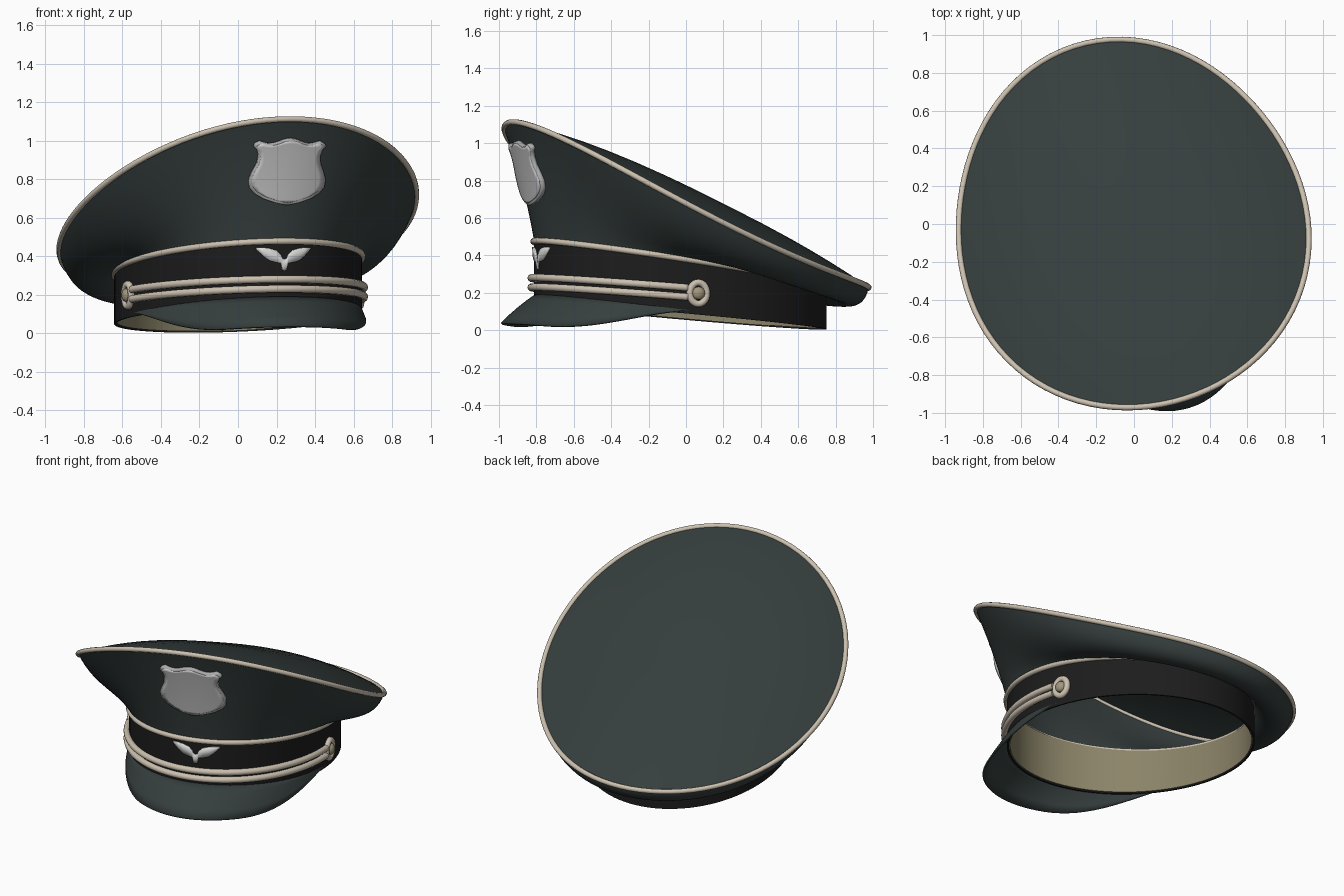
import bpy, bmesh, math
from mathutils import Vector
from mathutils.bvhtree import BVHTree

if "Cube" in bpy.data.objects:
    bpy.data.objects.remove(bpy.data.objects["Cube"])

A = math.radians(17.5)                      # the cap is turned slightly to its left
R = Vector((math.cos(A), math.sin(A), 0))   # sideways axis of the cap
F = Vector((math.sin(A), -math.cos(A), 0))  # forward axis of the cap
O = Vector((0, -0.03, 0))
W, L = 0.626, 0.796                         # band half width and half length
N = 96


def mat(name, c):
    m = bpy.data.materials.new(name)
    m.diffuse_color = (*c, 1)
    m.use_nodes = True
    m.node_tree.nodes["Principled BSDF"].inputs["Base Color"].default_value = m.diffuse_color
    return m


CLOTH = mat("dark green cloth", (0.036, 0.049, 0.047))
BLACK = mat("black band", (0.012, 0.012, 0.012))
CREAM = mat("cream piping", (0.60, 0.53, 0.43))
TAN = mat("tan lining", (0.26, 0.23, 0.14))
SILVER = mat("silver badge", (0.42, 0.42, 0.42))
BRIGHT = mat("light badge face", (0.58, 0.58, 0.58))
PALE = mat("pale silver", (0.70, 0.70, 0.69))
BRASS = mat("dull brass", (0.36, 0.31, 0.21))


def P(lat, u, z):
    return O + R * lat + F * u + Vector((0, 0, z))


def finish(ob, m, angle=40):
    ob.data.materials.clear()
    ob.data.materials.append(m)
    bpy.ops.object.select_all(action='DESELECT')
    ob.select_set(True)
    bpy.context.view_layer.objects.active = ob
    bpy.ops.object.shade_smooth_by_angle(angle=math.radians(angle))
    return ob


def grid(name, rows, m, wrap=False, loop=False, thick=0, angle=40):
    """Skin rows of points; wrap closes each row, loop joins last row to first."""
    bm = bmesh.new()
    vs = [[bm.verts.new(p) for p in row] for row in rows]
    nr, nc = len(vs), len(vs[0])
    for i in range(nr if loop else nr - 1):
        for j in range(nc if wrap else nc - 1):
            a, b, k = vs[i], vs[(i + 1) % nr], (j + 1) % nc
            bm.faces.new((a[j], a[k], b[k], b[j]))
    bmesh.ops.remove_doubles(bm, verts=bm.verts, dist=1e-5)
    bmesh.ops.recalc_face_normals(bm, faces=bm.faces)
    me = bpy.data.meshes.new(name)
    bm.to_mesh(me)
    bm.free()
    ob = bpy.data.objects.new(name, me)
    bpy.context.collection.objects.link(ob)
    if thick:
        s = ob.modifiers.new("thickness", 'SOLIDIFY')
        s.thickness, s.offset = thick, 0
    return finish(ob, m, angle)


def tube(name, pts, r, m, closed=True):
    cu = bpy.data.curves.new(name, 'CURVE')
    cu.dimensions, cu.bevel_depth, cu.bevel_resolution = '3D', r, 3
    cu.use_fill_caps = True
    sp = cu.splines.new('POLY')
    sp.points.add(len(pts) - 1)
    for q, p in zip(sp.points, pts):
        q.co = (*p, 1)
    sp.use_cyclic_u = closed
    ob = bpy.data.objects.new(name, cu)
    bpy.context.collection.objects.link(ob)
    bpy.ops.object.select_all(action='DESELECT')
    ob.select_set(True)
    bpy.context.view_layer.objects.active = ob
    bpy.ops.object.convert(target='MESH')
    return finish(bpy.context.object, m)


ANG = [2 * math.pi * i / N for i in range(N)]
band_low = lambda u: 0.075 + 0.09 * u
band_top = lambda u: 0.355 + 0.155 * u
strap_z = lambda u: 0.190 + 0.083 * u


def on_band(a, zf, s=1.0, dz=0.0):
    u = L * math.cos(a)
    return P(W * s * math.sin(a), u * s, zf(u) + dz)


def band_ring(zf, s, dz=0.0):
    return [on_band(a, zf, s, dz) for a in ANG]


# Band, its lining and the piping along its top
grid("band", [band_ring(band_low, 1), band_ring(band_top, 1),
              band_ring(band_top, .985), band_ring(band_low, .985)], BLACK, True, True)
grid("band_lining", [band_ring(band_low, .984, .008), band_ring(band_top, .984, -.005),
                     band_ring(band_top, .975, -.005), band_ring(band_low, .975, .008)],
     TAN, True, True)
tube("band_piping", band_ring(band_top, 1.005), 0.017, CREAM)


# Crown: flared wall from the band up to the sloping rim, then a shallow dome
def rim(a, s=1.0):
    b = a + math.radians(1.5)
    r = 0.949 + 0.007 * math.cos(b) + 0.028 * math.cos(2 * b) - 0.021 * math.cos(3 * b)
    u = r * s * math.cos(a) - 0.029
    lat = r * s * math.sin(a) - 0.012
    v = u + 0.029
    return lat, u, 0.54 + 0.46 * v + 0.14 * v * v + 0.21 * (1 - s**2.3)


def wall(a, t):
    w = math.cos(a)
    b = Vector((W * math.sin(a), L * w, band_top(L * w)))
    r = Vector(rim(a))
    c1 = b.lerp(r, 0.15)
    c1.z = b.z + 0.01 + 0.14 * w
    c2 = b.lerp(r, 0.72 - 0.2 * w)
    c2.z = r.z - 0.21 + 0.04 * w * w - 0.03 * w
    k = 1 - t
    return P(*(b * k**3 + c1 * 3 * k * k * t + c2 * 3 * k * t * t + r * t**3))


rows = [[wall(a, i / 16) for a in ANG] for i in range(17)]
rows += [[P(*rim(a, 1 - i / 10)) for a in ANG] for i in range(1, 11)]
crown = grid("crown", rows, CLOTH, True, angle=50)
tube("crown_piping", [P(*rim(a)) for a in ANG], 0.0155, CREAM)

# Visor: crescent sloping down in front of the band
rows = []
for i in range(49):
    a = math.radians(-87 + 174 * i / 48)
    w = math.cos(a)
    t = min(max((w - 0.04) / 0.82, 0), 1)
    drop = 0.155 * t * t * (3 - 2 * t)
    p = on_band(a, band_low, 0.985, 0.022 + 0.023 * w)
    rows.append([p + F * (0.20 * w**0.9 * s) - Vector((0, 0, drop * (0.8 * s + 0.2 * s * s)))
                 for s in (0, .25, .5, .75, 1)])
grid("visor", rows, CLOTH, thick=0.012)

# Chin strap: two cords ending in loops around buttons
END = math.radians(83)
for nm, dz in (("upper", 0.025), ("lower", -0.025)):
    tube(f"strap_cord_{nm}", [on_band(-END * .95 + 1.9 * END * i / 60, strap_z, 1.02, dz)
                              for i in range(61)], 0.02, CREAM, False)
for nm, sg in (("right", 1), ("left", -1)):
    c = on_band(sg * END, strap_z, 1.015)
    n = (R * (sg * math.sin(END) / W) + F * (math.cos(END) / L)).normalized()
    t = Vector((0, 0, 1)).cross(n)
    tube(f"strap_loop_{nm}", [c + t * (.046 * math.cos(q)) + Vector((0, 0, .057 * math.sin(q)))
                              for q in ANG[::3]], 0.019, CREAM)
    bpy.ops.mesh.primitive_uv_sphere_add(segments=24, ring_count=12, radius=0.035, location=c + n * .008)
    b = bpy.context.object
    b.name = f"strap_button_{nm}"
    b.scale.z = 0.7
    b.rotation_euler = n.to_track_quat('Z', 'Y').to_euler()
    finish(b, BRASS)

# Winged emblem: thin strip laid on the band (side offset, top, bottom)
half = [(0, .385, .325), (.012, .39, .33), (.02, .41, .365), (.045, .432, .368),
        (.08, .442, .378), (.11, .446, .40), (.148, .446, .438)]
strip = [(-x, a, b) for x, a, b in half[:0:-1]] + half
grid("wing_emblem", [[P(x, L * math.sqrt(1 - (x / W)**2) + 0.006, z) for z in (b, (a + b) / 2, a)]
                     for x, a, b in strip], PALE, thick=0.009)

# Shield badge: rows of (height, half width) draped over the crown
tree = BVHTree.FromPolygons([v.co for v in crown.data.vertices],
                            [p.vertices[:] for p in crown.data.polygons])
shield = [(0, .008), (.04, .07), (.1, .13), (.18, .175), (.28, .203), (.4, .207), (.52, .193),
          (.65, .172), (.78, .168), (.88, .18), (.92, .195), (.96, .19), (1, .165)]


def badge(name, s, lift, thick, m):
    rows = []
    for h, w in shield:
        row = []
        for j in range(-8, 9):
            x = j / 8
            z = 0.67 + 0.33 * h + 0.013 * h**4 * math.cos(1.5 * math.pi * x)
            z = 0.845 + (z - 0.845) * s
            hit = tree.ray_cast(P(x * w * s, 1.6, z), -F)[0]
            row.append((hit if hit else P(x * w * s, 0.9, z)) + F * lift)
        rows.append(row)
    grid(name, rows, m, thick=thick)


badge("badge_border", 1.0, 0.010, 0.026, SILVER)
badge("badge_face", 0.93, 0.018, 0.02, BRIGHT)
